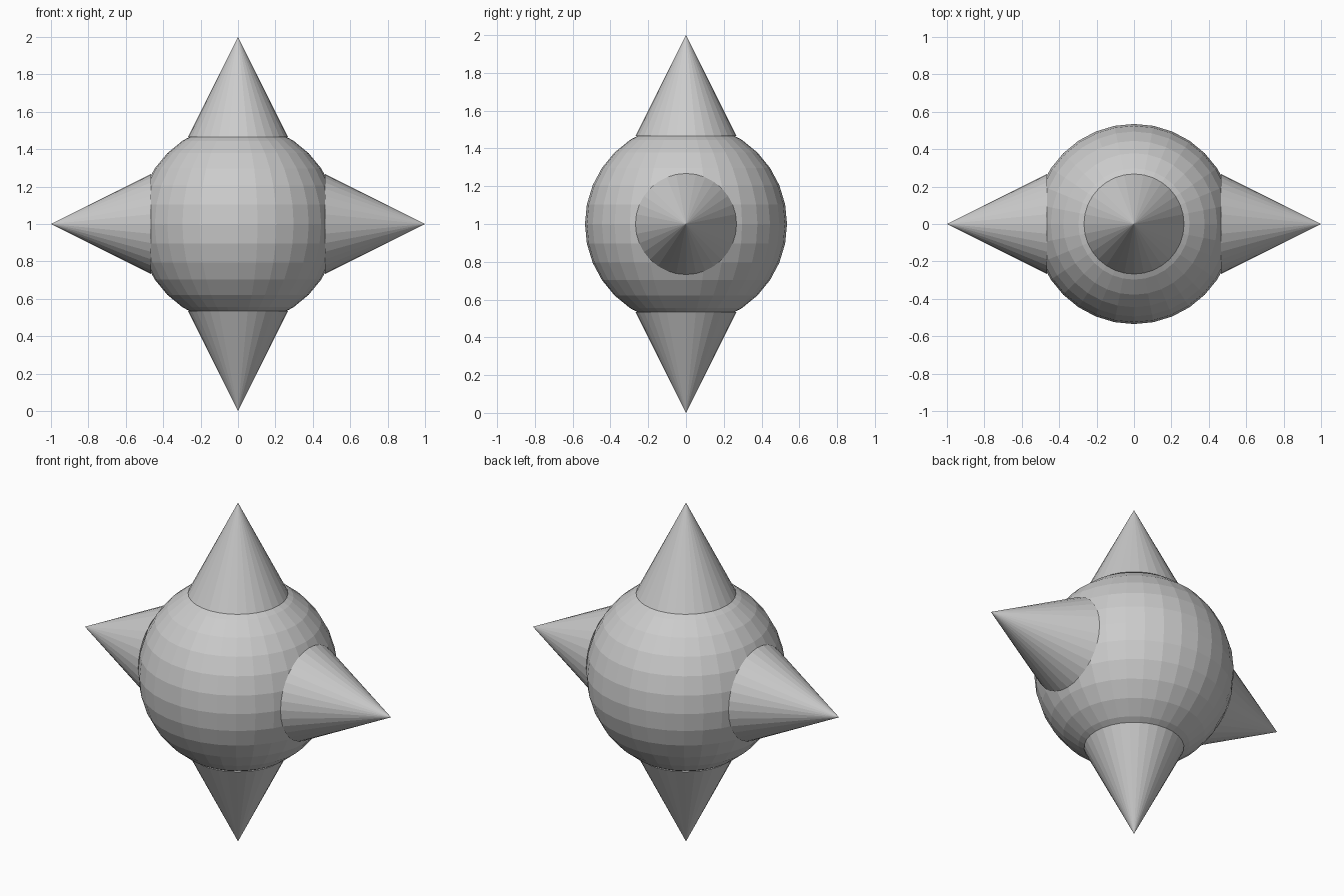
import bpy
from math import pi

if "Cube" in bpy.data.objects:
    bpy.data.objects.remove(bpy.data.objects["Cube"])

R = 0.535        # ball radius, also the spike length
CZ = 1.0         # centre height

# Central faceted ball
bpy.ops.mesh.primitive_uv_sphere_add(segments=32, ring_count=16, radius=R, location=(0, 0, CZ))
bpy.context.object.name = "ball"


def spike(name, direction, rotation):
    """Cone whose base rim rests on the ball and whose tip is 1 unit from the centre."""
    d = 1 - R / 2
    loc = (direction[0] * d, direction[1] * d, CZ + direction[2] * d)
    bpy.ops.mesh.primitive_cone_add(vertices=32, radius1=R / 2, radius2=0, depth=R,
                                    location=loc, rotation=rotation)
    bpy.context.object.name = name


# Four spikes: up, down and to both sides
spike("top_spike", (0, 0, 1), (0, 0, 0))
spike("bottom_spike", (0, 0, -1), (0, pi, 0))
spike("right_spike", (1, 0, 0), (0, pi / 2, 0))
spike("left_spike", (-1, 0, 0), (0, -pi / 2, 0))
